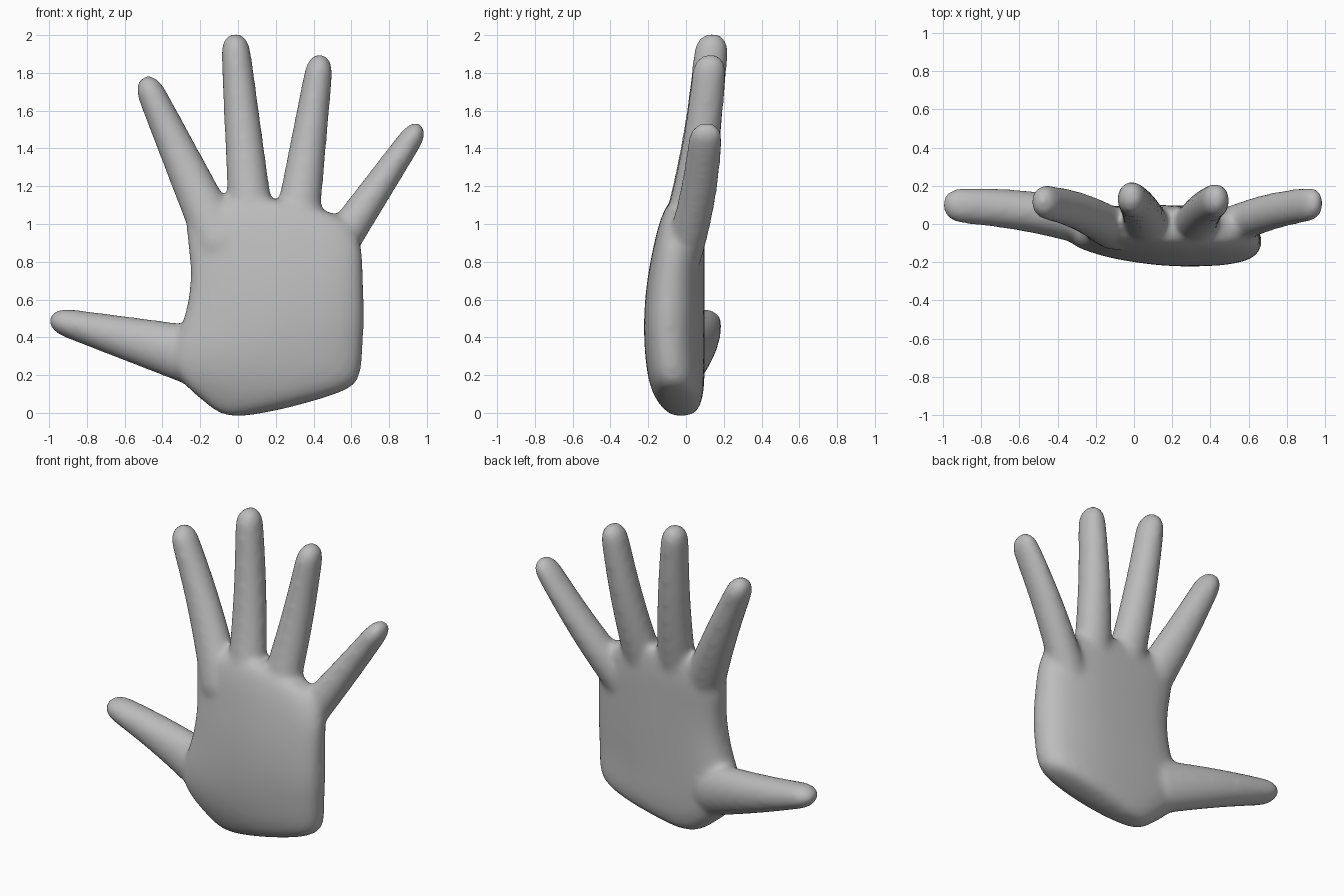
import bpy, bmesh, math
from mathutils import Vector

cube = bpy.data.objects.get("Cube")
if cube:
    bpy.data.objects.remove(cube)

skin = bpy.data.materials.new("plain grey")
skin.use_nodes = True
skin.diffuse_color = (0.5, 0.5, 0.5, 1)
skin.node_tree.nodes["Principled BSDF"].inputs["Base Color"].default_value = skin.diffuse_color

bm = bmesh.new()
SIDES = 20
ANGLES = [math.tau * i / SIDES for i in range(SIDES)]


def loft(rings):
    """Skin a list of closed rings and cap both ends."""
    rows = [[bm.verts.new(point) for point in ring] for ring in rings]
    faces = [bm.faces.new(rows[0]), bm.faces.new(rows[-1])]
    for lower, upper in zip(rows, rows[1:]):
        for i in range(SIDES):
            j = (i + 1) % SIDES
            faces.append(bm.faces.new((lower[i], lower[j], upper[j], upper[i])))
    bmesh.ops.recalc_face_normals(bm, faces=faces)


def digit(base, tip, base_radius, tip_radius, base_depth=0.11, tip_depth=0.09, cap=0.1, steps=8):
    """Tapered digit, arched a little to the back, with a rounded tip."""
    base, tip = Vector(base), Vector(tip)
    axis = tip - base
    across = Vector((axis.z, 0, -axis.x)).normalized()
    back = Vector((0, 1, 0))
    cap_start = 1 - cap / axis.length
    # pairs of position along the digit and scale of the ring
    stations = [(cap_start * k / steps, 1) for k in range(steps)]
    for k in range(5):
        turn = math.radians(k * 20)
        stations.append((cap_start + (1 - cap_start) * math.sin(turn), math.cos(turn) ** 0.8))
    rings = []
    for along, scale in stations:
        centre = base + axis * along + back * 0.03 * math.sin(math.pi * along)
        width = (base_radius + (tip_radius - base_radius) * along) * scale
        depth = (base_depth + (tip_depth - base_depth) * along) * scale
        rings.append([centre + across * width * math.cos(a) + back * depth * math.sin(a)
                      for a in ANGLES])
    loft(rings)


def soft_power(value, power=0.6):
    return math.copysign(abs(value) ** power, value)


def palm_ring(left_x, left_z, right_x, right_z, closing=1):
    """Boxy section, thinner in front by the thumb and bevelled behind the little finger."""
    height = (left_z + right_z) / 2
    front, rear = 0.3 * (height - 0.45) ** 2 - 0.23, 0.1
    middle, half = (front + rear) / 2, (rear - front) / 2 * closing
    bow = 0.3 * max(0, height - 0.85)
    ring = []
    for a in ANGLES:
        u, w = 0.5 + soft_power(math.cos(a)) / 2, soft_power(math.sin(a))
        if w < 0:
            w *= min(1, 0.5 + 1.2 * u)
        else:
            u *= 1 - 0.2 * w * w
        ring.append((left_x + (right_x - left_x) * u, middle + half * w,
                     left_z + (right_z - left_z) * u + bow * math.sin(math.pi * u)))
    return ring


# Palm, from the heel to the knuckles
loft([
    palm_ring(-0.05, -0.06, 0.6, 0.11, closing=0.7),
    palm_ring(-0.17, 0.05, 0.66, 0.19),
    palm_ring(-0.4, 0.23, 0.67, 0.35),
    palm_ring(-0.28, 0.5, 0.68, 0.5),
    palm_ring(-0.25, 0.7, 0.67, 0.7),
    palm_ring(-0.26, 0.85, 0.67, 0.87),
    palm_ring(-0.29, 1, 0.63, 0.98),
    palm_ring(-0.22, 1.12, 0.52, 1.08, closing=0.75),
])

# Index, middle, ring and little fingers
digit((-0.07, -0.05, 0.85), (-0.5, 0.12, 1.78), 0.14, 0.07)
digit((0.085, -0.05, 0.85), (-0.02, 0.14, 2.01), 0.13, 0.075)
digit((0.29, -0.05, 0.85), (0.44, 0.13, 1.9), 0.13, 0.07)
digit((0.4, -0.06, 0.7), (0.97, 0.11, 1.53), 0.12, 0.06)

# Thumb
digit((-0.1, -0.03, 0.27), (-1, 0.1, 0.5), 0.18, 0.065, base_depth=0.13)

mesh = bpy.data.meshes.new("hand")
bm.to_mesh(mesh)
bm.free()
mesh.materials.append(skin)
hand = bpy.data.objects.new("hand", mesh)
bpy.context.collection.objects.link(hand)

# Round the cages, fuse them into one skin and soften the joins
rounding = hand.modifiers.new("rounding", "SUBSURF")
rounding.levels = rounding.render_levels = 2
fuse = hand.modifiers.new("fuse", "REMESH")
fuse.mode = "VOXEL"
fuse.voxel_size = 0.018
fuse.use_smooth_shade = True
soften = hand.modifiers.new("soften", "SMOOTH")
soften.factor = 0.5
soften.iterations = 14
